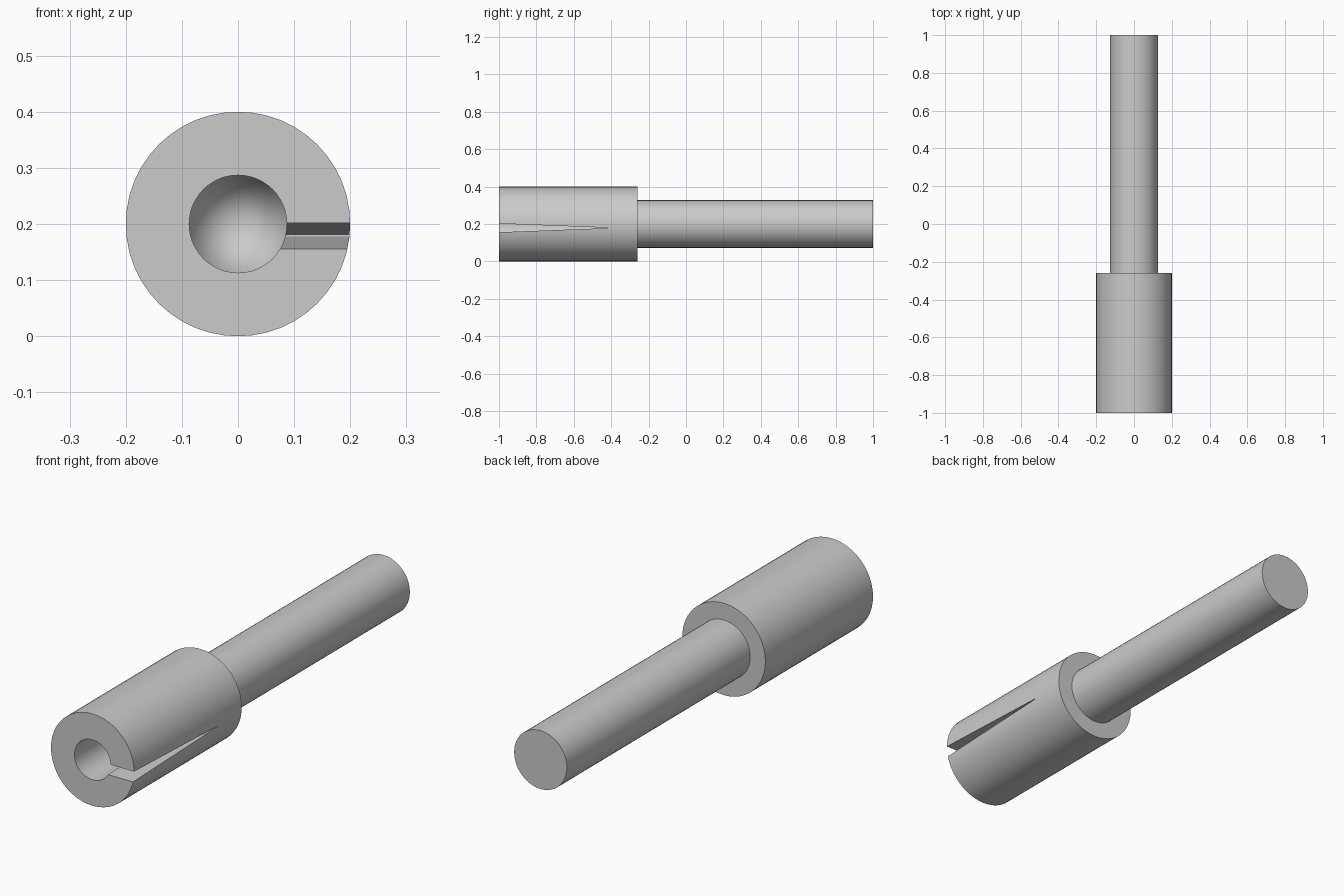
import bpy, bmesh, math
from mathutils import Vector

cube = bpy.data.objects.get("Cube")
if cube:
    bpy.data.objects.remove(cube, do_unlink=True)

AXIS_Z = 0.2
SIDES = 48

steel = bpy.data.materials.new("grey steel")
steel.use_nodes = True
colour = (0.6, 0.6, 0.6, 1)
steel.diffuse_color = colour
steel.node_tree.nodes["Principled BSDF"].inputs["Base Color"].default_value = colour


def make_object(name, bm):
    bmesh.ops.recalc_face_normals(bm, faces=bm.faces[:])
    mesh = bpy.data.meshes.new(name)
    bm.to_mesh(mesh)
    bm.free()
    mesh.materials.append(steel)
    obj = bpy.data.objects.new(name, mesh)
    bpy.context.collection.objects.link(obj)
    return obj


def revolve(name, profile):
    """Spin (radius, y) points around the lengthwise axis."""
    bm = bmesh.new()
    verts = [bm.verts.new((0, y, AXIS_Z + r)) for r, y in profile]
    edges = [bm.edges.new(pair) for pair in zip(verts, verts[1:])]
    bmesh.ops.spin(bm, geom=verts + edges, cent=(0, 0, AXIS_Z), axis=(0, 1, 0),
                   angle=math.tau, steps=SIDES, use_duplicate=False)
    bmesh.ops.remove_doubles(bm, verts=bm.verts[:], dist=0.0001)
    return make_object(name, bm)


def prism(name, outline, x0, x1):
    """Extrude a (y, z) outline from x0 to x1."""
    bm = bmesh.new()
    face = bm.faces.new([bm.verts.new((x0, y, z)) for y, z in outline])
    result = bmesh.ops.extrude_face_region(bm, geom=[face])
    moved = [v for v in result["geom"] if isinstance(v, bmesh.types.BMVert)]
    bmesh.ops.translate(bm, verts=moved, vec=Vector((x1 - x0, 0, 0)))
    return make_object(name, bm)


# Thick sleeve with a pointed blind bore, stepping down to a solid shank
holder = revolve("sleeve_and_shank", [
    (0, -0.2), (0.087, -0.41), (0.087, -1),
    (0.2, -1), (0.2, -0.26), (0.127, -0.26), (0.127, 1), (0, 1)])

# Tapering slot through one wall of the sleeve
slot = prism("slot_cutter", [
    (-1.1, 0.152), (-0.42, 0.178), (-0.42, 0.18), (-1.1, 0.206)], 0.03, 0.3)
slot.hide_render = True

cut = holder.modifiers.new("slot", 'BOOLEAN')
cut.operation = 'DIFFERENCE'
cut.solver = 'EXACT'
cut.object = slot

bpy.ops.object.select_all(action='DESELECT')
holder.select_set(True)
bpy.context.view_layer.objects.active = holder
bpy.ops.object.modifier_apply(modifier=cut.name)
bpy.data.objects.remove(slot, do_unlink=True)
bpy.ops.object.shade_smooth_by_angle(angle=math.radians(15))
